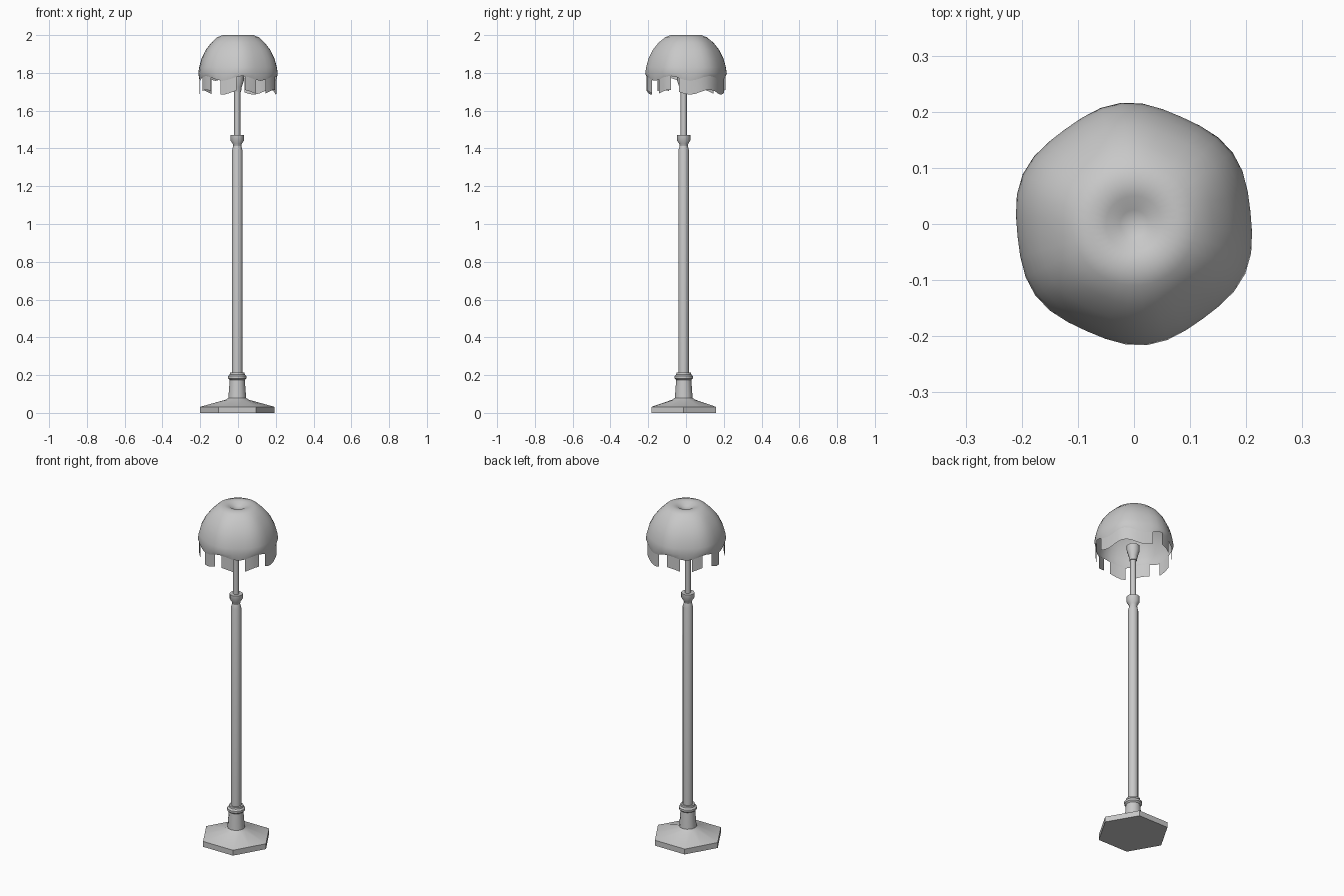
import bpy
import bmesh
from math import sin, cos, pi, radians

if "Cube" in bpy.data.objects:
    bpy.data.objects.remove(bpy.data.objects["Cube"], do_unlink=True)

GREY = (0.58, 0.58, 0.58, 1)
mat = bpy.data.materials.new("plain_grey")
mat.use_nodes = True
mat.diffuse_color = GREY
mat.node_tree.nodes["Principled BSDF"].inputs["Base Color"].default_value = GREY

POLE_X, POLE_Y = -0.004, -0.012
LOW = radians(6)  # direction of the first low point of the shade rim


def finish(name, bm, angle=40, loc=(0, 0, 0)):
    bmesh.ops.recalc_face_normals(bm, faces=bm.faces)
    mesh = bpy.data.meshes.new(name)
    bm.to_mesh(mesh)
    bm.free()
    mesh.materials.append(mat)
    ob = bpy.data.objects.new(name, mesh)
    ob.location = loc
    bpy.context.collection.objects.link(ob)
    bpy.ops.object.select_all(action="DESELECT")
    ob.select_set(True)
    bpy.context.view_layer.objects.active = ob
    bpy.ops.object.shade_smooth_by_angle(angle=radians(angle))
    return ob


def bridge(bm, a, b):
    n = len(a)
    for i in range(n):
        j = (i + 1) % n
        bm.faces.new((a[i], a[j], b[j], b[i]))


def lathe(name, profile, sides=12, hex_rings=0):
    """Turned part on the pole axis; the first hex_rings rings are hexagons."""
    bm = bmesh.new()
    rings = []
    for k, (r, z) in enumerate(profile):
        ring = []
        for i in range(sides):
            rr = r * cos(pi / 6) if k < hex_rings and i % 2 else r
            a = 2 * pi * i / sides
            ring.append(bm.verts.new((rr * cos(a), rr * sin(a), z)))
        rings.append(ring)
    for a, b in zip(rings, rings[1:]):
        bridge(bm, a, b)
    bm.faces.new(rings[0])
    bm.faces.new(rings[-1])
    return finish(name, bm, loc=(POLE_X, POLE_Y, 0))


# Hexagonal foot with its neck and collar
lathe("base", [(0.197, 0), (0.197, 0.032), (0.06, 0.07), (0.047, 0.08),
               (0.04, 0.175), (0.049, 0.183), (0.049, 0.195),
               (0.04, 0.203), (0.039, 0.213)], hex_rings=2)

# Main column, its cup, and the thin upper rod with the socket
lathe("column", [(0.028, 0.205), (0.028, 1.39), (0.021, 1.415)])
lathe("column_cup", [(0.021, 1.41), (0.024, 1.425), (0.036, 1.443), (0.036, 1.472)])
lathe("upper_rod", [(0.016, 1.465), (0.016, 1.72)])
lathe("lamp_socket", [(0.02, 1.7), (0.024, 1.725), (0.035, 1.76), (0.035, 1.79)])


def wave(a):
    return cos(6 * (a - LOW))  # 1 at a low point of the rim, -1 at a lobe


def shade_radius(a):
    return 1 - 0.02 * wave(a)


def rim_z(a):
    return 1.771 - 0.013 * wave(a)


# Lobed dome with a dimpled crown and a wavy rim
STEPS = 36
dome = [(0.207, 0), (0.213, 1.797), (0.208, 1.83), (0.196, 1.875), (0.173, 1.922),
        (0.143, 1.96), (0.11, 1.989), (0.08, 2.0), (0.05, 1.994), (0.025, 1.98)]
bm = bmesh.new()
rings = []
for k, (r, z) in enumerate(dome):
    ring = []
    for i in range(STEPS):
        a = LOW + 2 * pi * i / STEPS
        rr = r * (shade_radius(a) if k < 6 else 1)
        ring.append(bm.verts.new((rr * cos(a), rr * sin(a), z if k else rim_z(a))))
    rings.append(ring)
for lower, upper in zip(rings, rings[1:]):
    bridge(bm, lower, upper)
tip = bm.verts.new((0, 0, 1.972))
for i in range(STEPS):
    bm.faces.new((rings[-1][i], rings[-1][(i + 1) % STEPS], tip))
finish("lamp_shade", bm, 60)

# Hanging fringe strips, between gaps given in degrees
gaps = [(80, 96), (116, 134), (150, 166), (187, 206), (227, 243),
        (268, 280), (298, 316), (338, 350)]
bm = bmesh.new()
for i, gap in enumerate(gaps):
    start = gap[1]
    end = gaps[(i + 1) % len(gaps)][0]
    if end < start:
        end += 360
    count = max(2, round((end - start) / 8))
    prev = None
    for k in range(count + 1):
        a = radians(start + (end - start) * k / count)
        r = 0.206 * shade_radius(a)
        top = bm.verts.new((r * cos(a), r * sin(a), rim_z(a) + 0.004))
        low = bm.verts.new((r * cos(a), r * sin(a), rim_z(a) - 0.073))
        if prev:
            bm.faces.new((prev[0], prev[1], low, top))
        prev = (top, low)
finish("shade_fringe", bm, 30)
